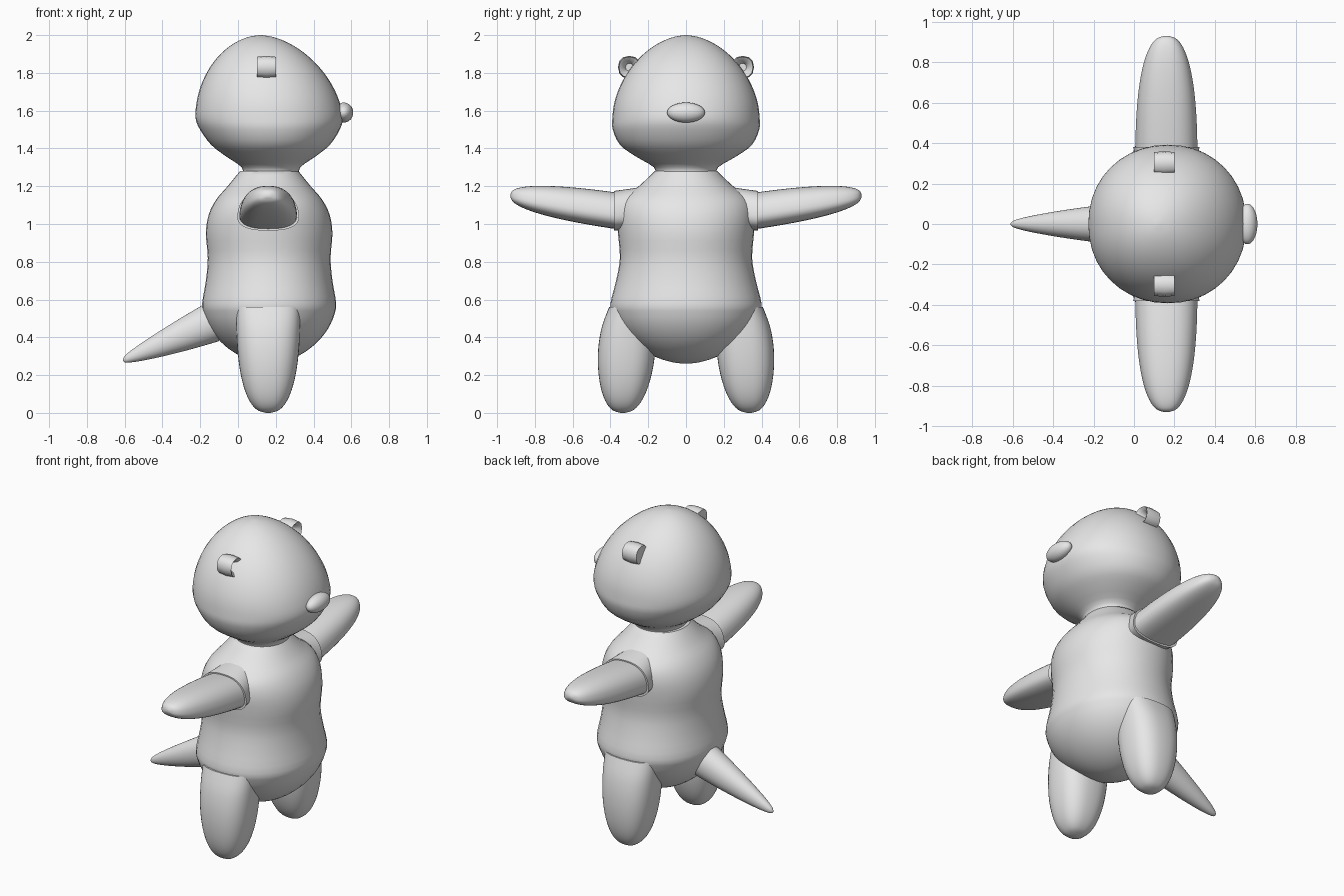
import bpy
import bmesh
from math import cos, sin, pi, radians, copysign

cube = bpy.data.objects.get("Cube")
if cube:
    bpy.data.objects.remove(cube, do_unlink=True)

# Single clay colour
grey = (.8, .8, .8, 1)
clay = bpy.data.materials.new("plain_grey")
clay.use_nodes = True
clay.diffuse_color = grey
clay.node_tree.nodes["Principled BSDF"].inputs["Base Color"].default_value = grey


def finish(obj, name, mirrored=False):
    """Name, colour, smooth and optionally mirror a part across y."""
    obj.name = name
    obj.data.materials.append(clay)
    bpy.ops.object.select_all(action="DESELECT")
    obj.select_set(True)
    bpy.context.view_layer.objects.active = obj
    bpy.ops.object.shade_smooth_by_angle(angle=radians(45))
    if mirrored:
        mirror = obj.modifiers.new("mirror", "MIRROR")
        mirror.use_axis = (False, True, False)
        mirror.use_mirror_merge = False


def spline(rows, steps):
    """Smoothly interpolate between the given cross-section rows."""
    result = []
    last = len(rows) - 1
    for i in range(last):
        before, start, end, after = (rows[max(0, min(last, i + k))] for k in (-1, 0, 1, 2))
        for k in range(steps):
            t = k / steps
            result.append([
                b + t / 2 * (c - a + t * (2 * a - 5 * b + 4 * c - d + t * (3 * (b - c) + d - a)))
                for a, b, c, d in zip(before, start, end, after)])
    result.append(rows[last])
    return result


def signed_power(value, exponent):
    return copysign(abs(value) ** exponent, value)


def loft(name, axis, rows, power=2.1, taper=0, segments=40, steps=3, mirrored=False):
    """Skin rounded sections; a row is position, then centre and half size on both other axes."""
    bm = bmesh.new()
    rings = []
    for position, centre_a, half_a, centre_b, half_b in spline(rows, steps):
        ring = []
        for k in range(segments):
            angle = 2 * pi * k / segments
            u = signed_power(cos(angle), 2 / power)
            v = signed_power(sin(angle), 2 / power)
            point = [centre_a + u * (1 - taper * v) * half_a, centre_b + v * half_b]
            point.insert("xyz".index(axis), position)
            ring.append(bm.verts.new(point))
        rings.append(ring)
    for lower, upper in zip(rings, rings[1:]):
        for k in range(segments):
            bm.faces.new((lower[k - 1], lower[k], upper[k], upper[k - 1]))
    bm.faces.new(rings[0])
    bm.faces.new(rings[-1])
    bmesh.ops.recalc_face_normals(bm, faces=bm.faces)
    mesh = bpy.data.meshes.new(name)
    bm.to_mesh(mesh)
    bm.free()
    obj = bpy.data.objects.new(name, mesh)
    bpy.context.collection.objects.link(obj)
    finish(obj, name, mirrored)


def rounding(exponent, count=10):
    """Yield distance along a rounded end and the size left there, closing at the tip."""
    for k in range(count):
        along = sin(pi / 2 * k / (count - .8))
        yield along, (1 - along ** exponent) ** (1 / exponent)


def dome(base, tip, width, depth):
    """Rows of height, half width and half depth that close towards the tip."""
    return [(base + (tip - base) * along, width * size, depth * size)
            for along, size in rounding(1.8)]


def trunk(name, rows, centre, lean=0):
    """Upright part; lean bends its top gently backwards."""
    foot = rows[0][0]
    loft(name, "z", [(z, centre - lean * (z - foot) ** 2, depth, 0, width)
                     for z, width, depth in rows])


def limb(name, axis, start, end, centre_a, centre_b, half_a, half_b,
         drift=0, narrow=0, pinch=0, mirrored=True, **style):
    """Rounded limb: drift moves its axis, narrow thins the tip, pinch thins the root."""
    rows = []
    for along, size in rounding(2.5):
        size *= 1 - narrow * along
        root = 1 - pinch * (1 - along) ** 4
        rows.append((start + (end - start) * along, centre_a, half_a * size,
                     centre_b + drift * along, half_b * size * root))
    loft(name, axis, rows, mirrored=mirrored, **style)


# Torso with rounded belly and narrow collar
pelvis = dome(.58, .26, .4, .355)
trunk("torso", pelvis[::-1] + [
    (.7, .37, .335), (.82, .35, .325), (.95, .36, .335), (1.05, .365, .32),
    (1.13, .34, .28), (1.2, .25, .22), (1.28, .165, .155)], centre=.165)

# Head, broad at the cheeks and domed on top
jaw = [(1.25, .16, .15), (1.3, .17, .155), (1.36, .27, .24), (1.42, .35, .315), (1.5, .388, .37)]
trunk("head", jaw + dome(1.56, 2, .39, .39), centre=.175, lean=.1)

# Nose
bpy.ops.mesh.primitive_uv_sphere_add(segments=32, ring_count=16, location=(.56, 0, 1.59))
nose = bpy.context.object
nose.scale = (.05, .1, .053)
finish(nose, "nose")

# Ears, faceted and hollow towards the face
ear_profile = [(.1, .055), (.15, .06), (.2, .055), (.185, .035), (.15, .02)]
loft("ears", "x", [(x, .3, radius, 1.83, radius) for x, radius in ear_profile],
     power=2.3, segments=12, steps=1, mirrored=True)

# Sleeves where the shoulders open
loft("shoulders", "y", [(.2, .16, .12, 1.09, .11), (.38, .16, .16, 1.07, .105)],
     power=2.6, taper=.15, mirrored=True)

# Arms held out, flatter underneath
limb("arms", "y", .3, .93, .16, 1.06, .15, .097, drift=.09, power=2.5, taper=.15)

# Stubby legs with flat tops set into the hips
limb("legs", "z", .56, 0, .16, .3, .17, .165, drift=.035, pinch=.35, power=2.5)

# Tapering tail
limb("tail", "x", -.1, -.61, 0, .5, .1, .12, drift=-.22, narrow=.55, mirrored=False)
